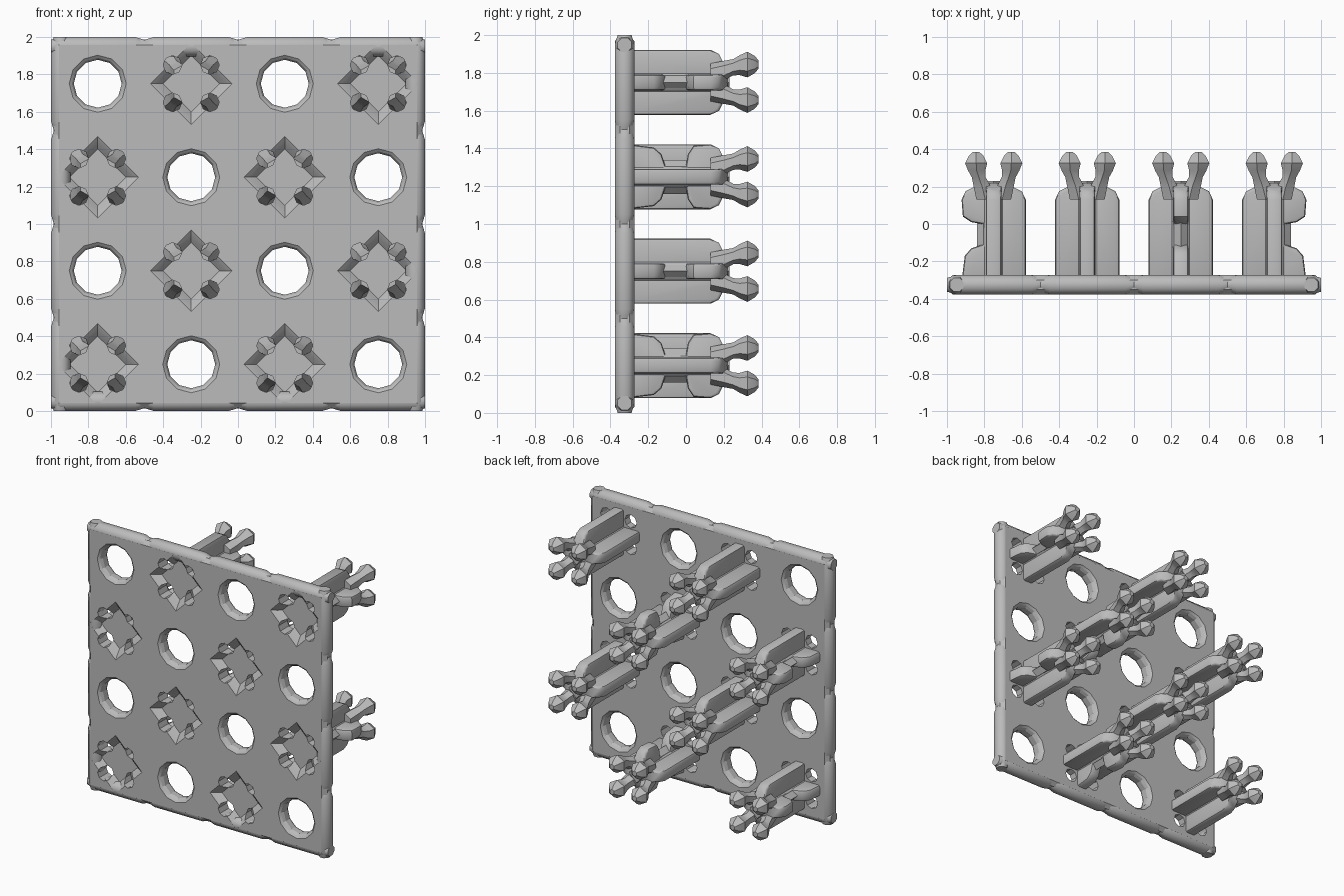
import bpy, bmesh
from math import pi, cos, sin

if "Cube" in bpy.data.objects:
    bpy.data.objects.remove(bpy.data.objects["Cube"])

GREY = (0.5, 0.5, 0.5, 1)
grey = bpy.data.materials.new("plain_grey")
grey.use_nodes = True
grey.diffuse_color = GREY
grey.node_tree.nodes["Principled BSDF"].inputs["Base Color"].default_value = GREY

CELLS = (-0.75, -0.25, 0.25, 0.75)
SIGNS = [(sx, sz) for sx in (-1, 1) for sz in (-1, 1)]


def loft(bm, rings, sides, turn=0.0):
    """Skin polygon rings (x, z, y, radius) stacked along y, capping both ends."""
    loops = []
    for cx, cz, y, r in rings:
        angles = [turn + 2 * pi * i / sides for i in range(sides)]
        loops.append([bm.verts.new((cx + r * cos(a), y, cz + r * sin(a))) for a in angles])
    for a, b in zip(loops, loops[1:]):
        for i in range(sides):
            j = (i + 1) % sides
            bm.faces.new((a[i], a[j], b[j], b[i]))
    bm.faces.new(loops[0])
    bm.faces.new(loops[-1])


def straight(profile, x=0, z=0):
    return [(x, z, y, r) for y, r in profile]


def finish(bm, name):
    bmesh.ops.recalc_face_normals(bm, faces=bm.faces)
    mesh = bpy.data.meshes.new(name)
    bm.to_mesh(mesh)
    bm.free()
    mesh.materials.append(grey)
    return place(name, mesh)


def place(name, mesh, location=(0, 0, 0), rotation=(0, 0, 0)):
    obj = bpy.data.objects.new(name, mesh)
    obj.location, obj.rotation_euler = location, rotation
    bpy.context.collection.objects.link(obj)
    return obj


def cut(obj, cutter):
    """Subtract the cutter and bake the result."""
    mod = obj.modifiers.new("cut", 'BOOLEAN')
    mod.operation, mod.solver, mod.object = 'DIFFERENCE', 'EXACT', cutter
    cutter.hide_render = True
    bpy.context.view_layer.objects.active = obj
    bpy.ops.object.modifier_apply(modifier=mod.name)
    bpy.data.objects.remove(cutter)


def smooth(obj, degrees):
    bpy.ops.object.select_all(action='DESELECT')
    obj.select_set(True)
    bpy.context.view_layer.objects.active = obj
    bpy.ops.object.shade_smooth_by_angle(angle=degrees * pi / 180)


# Checkerboard of holes and posts
holes, posts = [], []
for i, x in enumerate(CELLS):
    for j, z in enumerate(CELLS):
        (holes if (i + j) % 2 else posts).append((x, z + 1))

# Slab with chamfered edges
bm = bmesh.new()
half = 0.985 * 2 ** 0.5
loft(bm, straight([(-0.377, half - 0.04), (-0.35, half), (-0.3, half), (-0.273, half - 0.04)],
                  0, 1), 4, pi / 4)
plate = finish(bm, "plate")

# Flared holes, diamond recesses and openings between the post fins
HOLE = [(-0.40, 0.18), (-0.365, 0.138), (-0.345, 0.128), (-0.305, 0.128), (-0.285, 0.138), (-0.25, 0.18)]
RECESS = [(-0.40, 0.26), (-0.37, 0.205), (-0.35, 0.175), (-0.33, 0.15)]
OPENING = [(-0.40, 0.05), (-0.25, 0.05)]

bm = bmesh.new()
for x, z in holes:
    loft(bm, straight(HOLE, x, z), 12)
cut(plate, finish(bm, "hole_cutter"))

bm = bmesh.new()
for x, z in posts:
    loft(bm, straight(RECESS, x, z), 4)
cut(plate, finish(bm, "recess_cutter"))

bm = bmesh.new()
for x, z in posts:
    for sx, sz in SIGNS:
        loft(bm, straight(OPENING, x + sx * 0.1, z + sz * 0.1), 8)
cut(plate, finish(bm, "opening_cutter"))
smooth(plate, 20)

# Rounded edge swellings, leaving small notches between them
bm = bmesh.new()
loft(bm, straight([(-0.25, 0.04), (-0.2, 0.056), (0.2, 0.056), (0.25, 0.04)]), 8, pi / 8)
edge = finish(bm, "edge_segment")
smooth(edge, 50)
for c in CELLS:
    for s in (-1, 1):
        place("edge_across", edge.data, (c, -0.325, 1 + s * 0.948), (0, 0, pi / 2))
        place("edge_upright", edge.data, (s * 0.948, -0.325, 1 + c), (pi / 2, 0, 0))
bpy.data.objects.remove(edge)

# Post core, and four splayed prongs with knob tips
bm = bmesh.new()
loft(bm, straight([(-0.315, 0.09), (0.17, 0.09), (0.23, 0.06)]), 4)
PRONG = [(0.045, 0.13, 0.055), (0.062, 0.2, 0.052), (0.08, 0.25, 0.043),
         (0.091, 0.285, 0.053), (0.094, 0.325, 0.068), (0.094, 0.365, 0.045), (0.094, 0.385, 0.02)]
for sx, sz in SIGNS:
    loft(bm, [(sx * d, sz * d, y, r) for d, y, r in PRONG], 6, pi / 6)
core = finish(bm, "post_core")
smooth(core, 35)

# Flat fin of a post, given by its outer edge from the plate to the tip
FIN_TIP = [(0.172, 0.13), (0.15, 0.175), (0.1, 0.2), (0.06, 0.22)]
NOTCH = [(0.155, -0.17), (0.12, -0.13), (0.06, -0.11), (0.06, 0.0), (0.12, 0.01), (0.165, 0.04)]


def make_fin(name, edge_points):
    bm = bmesh.new()
    outline = [(0, -0.31), (0.172, -0.31)] + edge_points + FIN_TIP + [(0, 0.22)]
    face = bm.faces.new([bm.verts.new((x, y, -0.042)) for x, y in outline])
    top = bmesh.ops.extrude_face_region(bm, geom=[face])["geom"]
    for v in top:
        if isinstance(v, bmesh.types.BMVert):
            v.co.z = 0.042
    rim = [e for e in bm.edges if abs(e.verts[0].co.z - e.verts[1].co.z) < 0.01]
    bmesh.ops.bevel(bm, geom=rim, offset=0.016, segments=2, affect='EDGES', profile=0.5)
    fin = finish(bm, name)
    smooth(fin, 40)
    return fin


full_fin = make_fin("full_fin", [])
notched_fin = make_fin("notched_fin", NOTCH)

# Place the posts, each with fins in four directions, some of them notched
for x, z in posts:
    place("post_core", core.data, (x, 0, z))
    for k in range(4):
        upright = k % 2 == 1
        outward = (k == 0 and x > 0.5) or (k == 2 and x < -0.5)
        notched = outward or (upright and x == CELLS[2])
        fin = notched_fin if notched else full_fin
        place("post_fin", fin.data, (x, 0, z), (0, k * pi / 2, 0))
for proto in (core, full_fin, notched_fin):
    bpy.data.objects.remove(proto)
